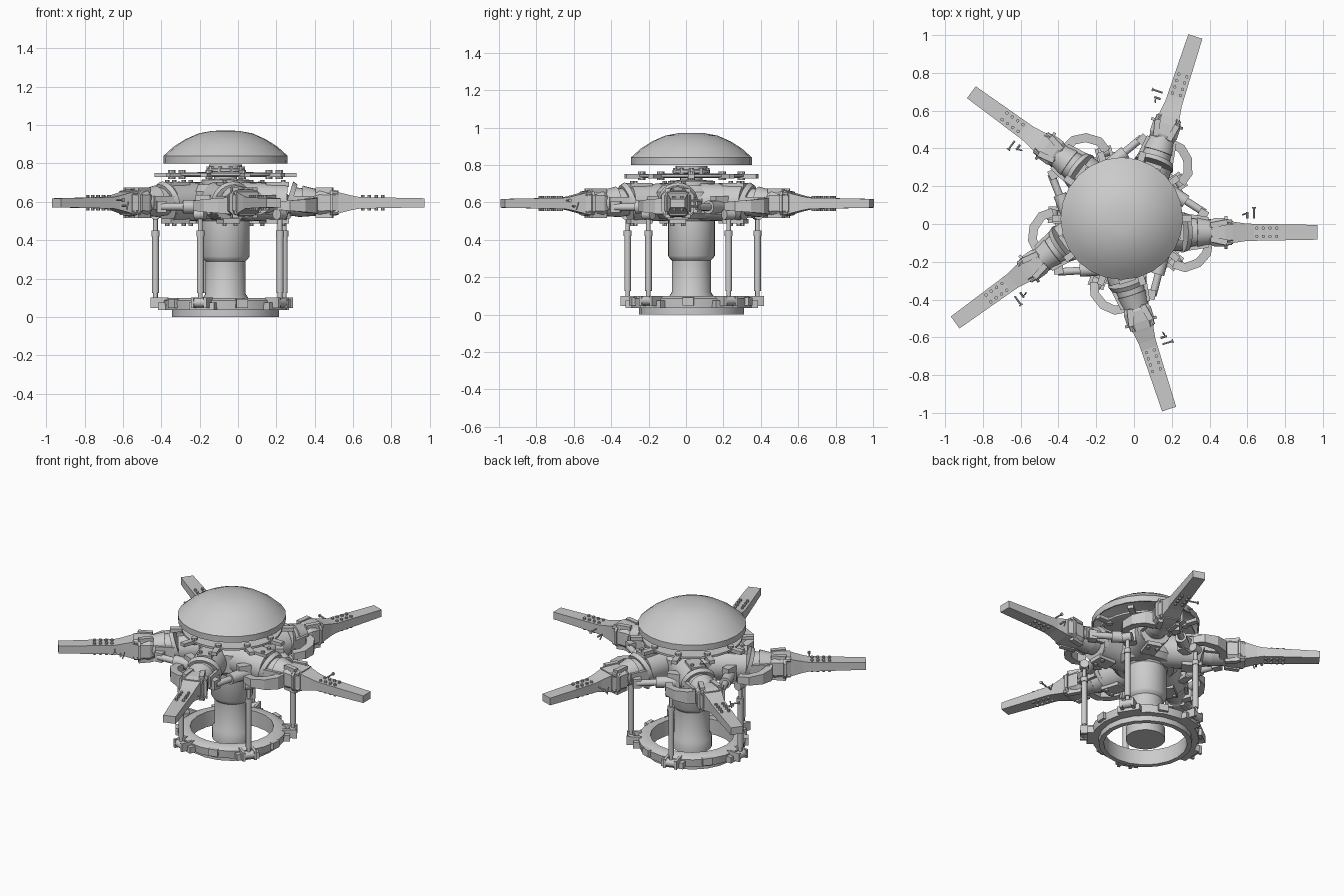
import bpy, bmesh, math
from mathutils import Matrix, Vector

if "Cube" in bpy.data.objects:
    bpy.data.objects.remove(bpy.data.objects["Cube"])

CENTER = Matrix.Translation((-0.065, 0.029, 0))
OFF = -0.073          # sideways offset of each blade axis
Z = 0.595             # blade axis height


def finish(name, bm, m, smooth=True):
    bmesh.ops.recalc_face_normals(bm, faces=bm.faces[:])
    me = bpy.data.meshes.new(name)
    bm.to_mesh(me)
    bm.free()
    ob = bpy.data.objects.new(name, me)
    bpy.context.collection.objects.link(ob)
    ob.matrix_world = m
    if smooth:
        bpy.ops.object.select_all(action='DESELECT')
        ob.select_set(True)
        bpy.context.view_layer.objects.active = ob
        bpy.ops.object.shade_smooth_by_angle(angle=math.radians(35))
    return ob


def add_cyl(bm, a, b, r, n=16, r2=None):
    a, b = Vector(a), Vector(b)
    d = b - a
    m = Matrix.Translation((a + b) / 2) @ d.to_track_quat('Z', 'Y').to_matrix().to_4x4()
    bmesh.ops.create_cone(bm, cap_ends=True, segments=n, radius1=r,
                          radius2=r if r2 is None else r2, depth=d.length, matrix=m)


def add_box(bm, loc, size, rot=0):
    m = Matrix.Translation(loc) @ Matrix.Rotation(rot, 4, 'Z') @ Matrix.Diagonal((*size, 1))
    bmesh.ops.create_cube(bm, size=1, matrix=m)


def add_loft(bm, rings):
    vs = [[bm.verts.new(p) for p in r] for r in rings]
    n = len(vs[0])
    for a, b in zip(vs, vs[1:]):
        for i in range(n):
            bm.faces.new((a[i], a[(i + 1) % n], b[(i + 1) % n], b[i]))
    bm.faces.new(vs[0])
    bm.faces.new(vs[-1])


def lathe(name, profile, n=32, closed=False):
    bm = bmesh.new()
    pts = profile + profile[:1] if closed else profile
    vs = [bm.verts.new((r, 0, z)) for r, z in pts]
    es = [bm.edges.new(p) for p in zip(vs, vs[1:])]
    bmesh.ops.spin(bm, geom=vs + es, cent=(0, 0, 0), axis=(0, 0, 1),
                   angle=math.tau, steps=n)
    bmesh.ops.remove_doubles(bm, verts=bm.verts[:], dist=1e-5)
    return finish(name, bm, CENTER)


def rect(x, w, h, y=OFF, z=Z, c=0.0):
    # chamfered rectangle across the blade axis
    w, h = w / 2, h / 2
    if not c:
        return [(x, y + a * w, z + b * h) for a, b in ((-1, -1), (1, -1), (1, 1), (-1, 1))]
    p = ((-w + c, -h), (w - c, -h), (w, -h + c), (w, h - c),
         (w - c, h), (-w + c, h), (-w, h - c), (-w, -h + c))
    return [(x, y + a, z + b) for a, b in p]


# mast, dome and rings
lathe("mast", [(0, 0.03), (0.118, 0.03), (0.118, 0.10), (0.105, 0.12), (0.105, 0.29),
               (0.115, 0.30), (0.125, 0.315), (0.125, 0.50), (0.15, 0.53), (0, 0.53)])
lathe("dome_cover", [(0, 0.972), (0.07, 0.97), (0.14, 0.957), (0.21, 0.926), (0.27, 0.888),
                     (0.31, 0.852), (0.324, 0.84), (0.323, 0.80), (0.315, 0.80), (0.305, 0.84),
                     (0.26, 0.88), (0.14, 0.945), (0, 0.96)], 24)
lathe("base_ring", [(0.25, 0.0), (0.28, 0.0), (0.28, 0.04), (0.25, 0.04)], 20, True)
lathe("swash_ring", [(0.25, 0.035), (0.32, 0.035), (0.325, 0.085), (0.30, 0.10), (0.25, 0.10)], 20, True)
lathe("hub_core", [(0, 0.51), (0.17, 0.51), (0.20, 0.54), (0.20, 0.655), (0.16, 0.69), (0, 0.69)], 20)
lathe("absorber_plate", [(0, 0.73), (0.27, 0.73), (0.30, 0.737), (0.30, 0.75), (0.12, 0.755), (0, 0.755)], 30)
lathe("top_cap", [(0, 0.68), (0.125, 0.68), (0.125, 0.715), (0.06, 0.72), (0.06, 0.755), (0.10, 0.757),
                  (0.10, 0.772), (0.085, 0.775), (0.085, 0.795), (0, 0.795)], 24)

# tabs and bolts on the absorber plate
bm = bmesh.new()
for i in range(10):
    a = math.radians(36 * i)
    c, s = math.cos(a), math.sin(a)
    add_box(bm, (0.33 * c, 0.33 * s, 0.74), (0.08, 0.035, 0.022), a)
    add_cyl(bm, (0.28 * c, 0.28 * s, 0.72), (0.28 * c, 0.28 * s, 0.765), 0.02, 10)
    add_cyl(bm, (0.09 * c, 0.09 * s, 0.75), (0.09 * c, 0.09 * s, 0.785), 0.012, 6)
finish("absorber_tabs", bm, CENTER)

for k in range(5):
    M = CENTER @ Matrix.Rotation(math.radians(72 * k), 4, 'Z')
    tag = f"_{k + 1}"

    # blade root, flat with a thicker neck
    bm = bmesh.new()
    add_loft(bm, [rect(0.575, 0.115, 0.12), rect(0.60, 0.11, 0.105), rect(0.66, 0.092, 0.075),
                  rect(0.70, 0.09, 0.06), rect(1.037, 0.078, 0.047)])
    finish("blade_root" + tag, bm, M, False)

    # blade bolts
    bm = bmesh.new()
    for i in range(4):
        for y in (-0.022, 0.022):
            x = 0.715 + 0.035 * i
            add_cyl(bm, (x, OFF + y, Z - 0.04), (x, OFF + y, Z + 0.04), 0.009, 8)
    finish("blade_bolts" + tag, bm, M)

    # loose locking pins beside the blade
    bm = bmesh.new()
    add_cyl(bm, (0.70, 0.0, 0.61), (0.70, 0.055, 0.61), 0.005, 8)
    add_cyl(bm, (0.70, 0.052, 0.61), (0.70, 0.06, 0.61), 0.01, 8)
    add_cyl(bm, (0.665, 0.0, 0.58), (0.665, 0.035, 0.58), 0.006, 8)
    add_cyl(bm, (0.64, 0.02, 0.60), (0.655, 0.025, 0.56), 0.004, 8)
    finish("locking_pins" + tag, bm, M)

    # hub barrel with stepped rings
    bm = bmesh.new()
    for x0, x1, r, r2 in ((0.08, 0.32, 0.10, 0.10), (0.32, 0.345, 0.108, 0.10),
                          (0.345, 0.40, 0.075, 0.075), (0.395, 0.48, 0.082, 0.068)):
        add_cyl(bm, (x0, OFF, Z + 0.008), (x1, OFF, Z), r, 24, r2)
    finish("hub_barrel" + tag, bm, M)

    # cuff clamp with flanges and fork lugs
    bm = bmesh.new()
    add_loft(bm, [rect(0.46, 0.12, 0.125, c=0.03), rect(0.49, 0.15, 0.145, c=0.03),
                  rect(0.55, 0.15, 0.14, c=0.03), rect(0.59, 0.12, 0.125, c=0.02)])
    add_loft(bm, [rect(0.545, 0.175, 0.125, c=0.02), rect(0.56, 0.175, 0.125, c=0.02)])
    for s in (-1, 1):
        add_box(bm, (0.515, OFF + s * 0.045, Z + 0.067), (0.09, 0.03, 0.025), s * 0.2)
        add_box(bm, (0.515, OFF + s * 0.045, Z - 0.067), (0.09, 0.03, 0.025), s * 0.2)
        add_box(bm, (0.40, OFF + s * 0.08, Z), (0.12, 0.02, 0.07), -s * 0.15)
        for y in (-0.055, 0.055):
            add_cyl(bm, (0.53, OFF + y, Z + s * 0.05), (0.585, OFF + y, Z + s * 0.05), 0.013, 8)
    finish("cuff_clamp" + tag, bm, M, False)

    # pitch horn: bent arm reaching the push rod
    bm = bmesh.new()
    path = [(0.46, -0.11), (0.45, -0.185), (0.405, -0.235), (0.335, -0.26), (0.275, -0.24)]
    rings = []
    for i, (x, y) in enumerate(path):
        a, b = Vector(path[max(i - 1, 0)]), Vector(path[min(i + 1, 4)])
        n = (b - a).normalized()
        w, h = 0.024, 0.045 - 0.006 * i
        rings.append([(x - n.y * s * w, y + n.x * s * w, Z - 0.015 + t * h)
                      for s, t in ((-1, -1), (1, -1), (1, 1), (-1, 1))])
    add_loft(bm, rings)
    finish("pitch_horn" + tag, bm, M, False)

    # push rod with bearing ends, and the ring lug that holds it
    bm = bmesh.new()
    x, y = 0.284, -0.23
    for z0, z1, r in ((0.09, 0.13, 0.012), (0.125, 0.42, 0.018), (0.42, 0.45, 0.022),
                      (0.45, 0.55, 0.012)):
        add_cyl(bm, (x, y, z0), (x, y, z1), r, 12)
    t = Vector((0.63, 0.777, 0)) * 0.028
    for z, r in ((0.075, 0.025), (0.535, 0.028)):
        p = Vector((x, y, z))
        add_cyl(bm, p - t, p + t, r, 12)
    finish("push_rod" + tag, bm, M)
    bm = bmesh.new()
    a = math.atan2(y, x)
    R = Matrix.Rotation(a, 3, 'Z')
    for s in (-1, 1):
        add_box(bm, R @ Vector((0.345, s * 0.036, 0.073)), (0.09, 0.016, 0.055), a)
    add_box(bm, R @ Vector((0.325, 0, 0.055)), (0.05, 0.14, 0.04), a)
    b = a + math.radians(36)
    add_box(bm, (0.325 * math.cos(b), 0.325 * math.sin(b), 0.07), (0.025, 0.06, 0.045), b)
    finish("ring_lug" + tag, bm, M, False)

    # lag damper between neighbouring arms
    bm = bmesh.new()
    add_cyl(bm, (0.44, 0.03, Z - 0.02), (0.33, 0.10, Z - 0.02), 0.02, 12)
    add_cyl(bm, (0.34, 0.09, Z - 0.02), (0.24, 0.155, Z - 0.02), 0.035, 16)
    add_box(bm, (0.43, 0.022, Z - 0.02), (0.05, 0.05, 0.06), -0.5)
    add_box(bm, (0.245, 0.15, Z - 0.01), (0.05, 0.08, 0.10), 0.6)
    finish("lag_damper" + tag, bm, M)

    # upper and lower hub brackets around the barrel
    bm = bmesh.new()
    for s in (-1, 1):
        add_box(bm, (0.27, OFF, Z + s * 0.095), (0.12, 0.09, 0.025))
        for y in (-0.03, 0.03):
            add_cyl(bm, (0.30, OFF + y, Z + s * 0.09), (0.30, OFF + y, Z + s * 0.12), 0.012, 8)
    finish("hub_bracket" + tag, bm, M, False)
